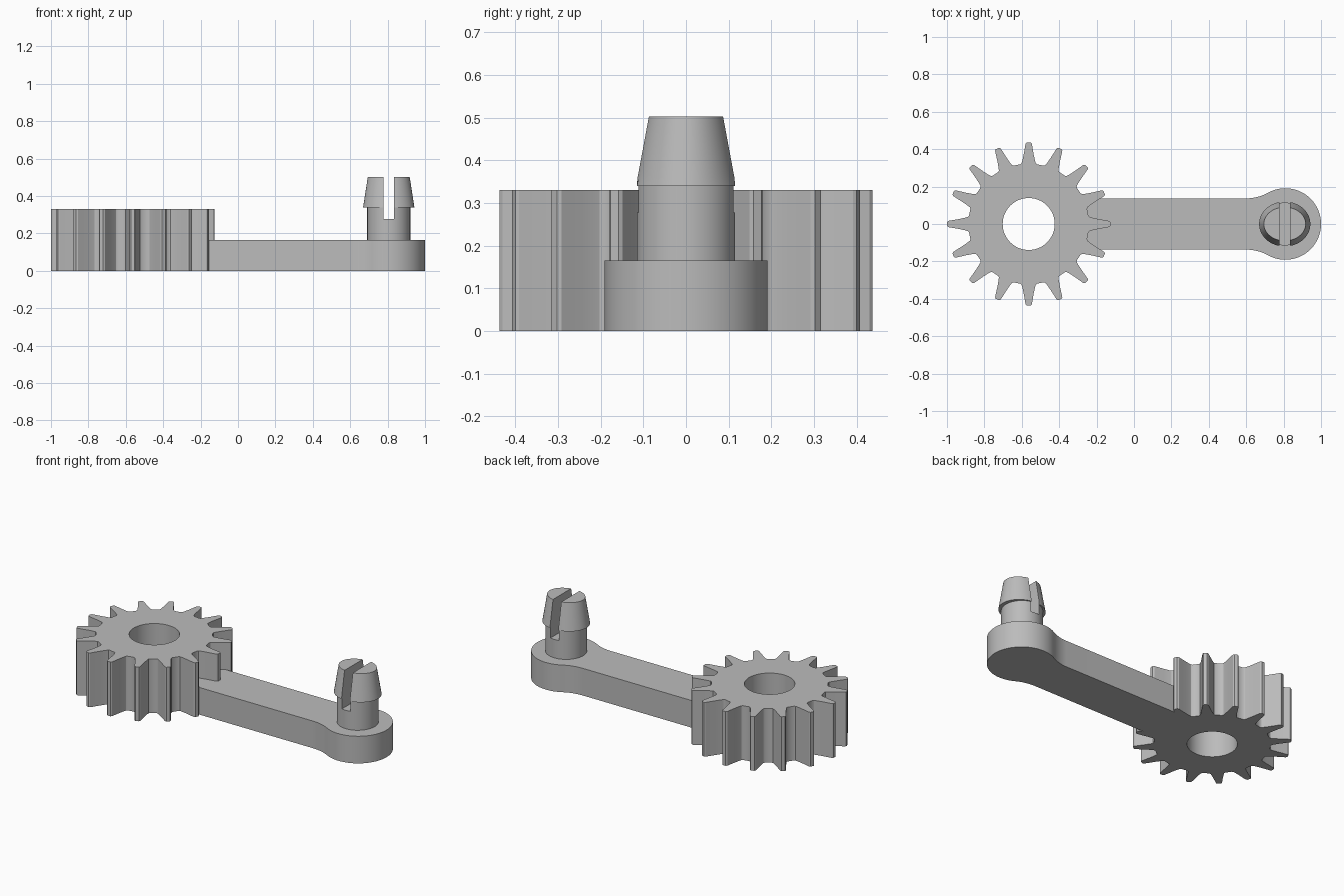
import bpy, bmesh
from math import sin, cos, pi, asin, atan2, sqrt, radians

cube = bpy.data.objects.get("Cube")
if cube:
    bpy.data.objects.remove(cube, do_unlink=True)

grey = bpy.data.materials.new("plain_grey")
grey.use_nodes = True
grey.diffuse_color = (0.5, 0.5, 0.5, 1)
grey.node_tree.nodes["Principled BSDF"].inputs["Base Color"].default_value = (0.5, 0.5, 0.5, 1)


def loft(name, rings):
    """Skin a stack of equal-length closed rings and cap both ends."""
    bm = bmesh.new()
    loops = [[bm.verts.new(p) for p in ring] for ring in rings]
    n = len(loops[0])
    for low, high in zip(loops, loops[1:]):
        for i in range(n):
            j = (i + 1) % n
            bm.faces.new((low[i], low[j], high[j], high[i]))
    bm.faces.new(loops[0][::-1])
    bm.faces.new(loops[-1])
    bmesh.ops.recalc_face_normals(bm, faces=bm.faces)
    mesh = bpy.data.meshes.new(name)
    bm.to_mesh(mesh)
    bm.free()
    mesh.materials.append(grey)
    ob = bpy.data.objects.new(name, mesh)
    bpy.context.collection.objects.link(ob)
    return ob


def prism(name, outline, z0, z1):
    return loft(name, [[(x, y, z) for x, y in outline] for z in (z0, z1)])


def arc(cx, cy, r, a0, a1, n):
    return [(cx + r * cos(a0 + (a1 - a0) * i / n), cy + r * sin(a0 + (a1 - a0) * i / n))
            for i in range(n + 1)]


def activate(ob):
    bpy.ops.object.select_all(action='DESELECT')
    ob.select_set(True)
    bpy.context.view_layer.objects.active = ob


def cut(ob, cutter):
    cutter.hide_render = True
    mod = ob.modifiers.new("cut", 'BOOLEAN')
    mod.operation, mod.solver, mod.object = 'DIFFERENCE', 'EXACT', cutter
    activate(ob)
    bpy.ops.object.modifier_apply(modifier=mod.name)
    bpy.data.objects.remove(cutter, do_unlink=True)


# Gear: one tooth flank mirrored and repeated round the hub
GEAR_X, TEETH = -0.563, 16
flank = [(0.319, 0.045), (0.325, 0.038), (0.338, 0.034), (0.37, 0.027),
         (0.41, 0.02), (0.43, 0.0165), (0.437, 0.01)]
tooth = [(r, -w) for r, w in flank] + [(r, w) for r, w in reversed(flank)]
outline = []
for t in range(TEETH):
    a = 2 * pi * t / TEETH
    outline += [(GEAR_X + r * cos(a) - w * sin(a), r * sin(a) + w * cos(a)) for r, w in tooth]
gear = prism("gear", outline, 0, 0.33)
cut(gear, prism("bore_cutter", arc(GEAR_X, 0, 0.139, 0, 2 * pi, 64)[:-1], -0.1, 0.5))

# Arm: straight bar blending through fillets into a round end
HALF, END_X, END_R, FILLET = 0.137, 0.809, 0.191, 0.24
fillet_y = HALF + FILLET
fillet_x = END_X - sqrt((END_R + FILLET) ** 2 - fillet_y ** 2)
theta = atan2(fillet_y, fillet_x - END_X)
root = asin(HALF / 0.31)
upper = arc(END_X, 0, END_R, 0, theta, 28)
upper += arc(fillet_x, fillet_y, FILLET, theta - pi, -pi / 2, 10)[1:]
upper += arc(GEAR_X, 0, 0.31, root, 0, 6)
lower = [(x, -y) for x, y in reversed(upper[1:-1])]
arm = prism("arm", upper + lower, 0, 0.165)

# Snap pin: round post with a flared, tapering oval head, flattened at the sides
PIN_X, PIN_R = 0.806, 0.115
sections = [(PIN_R, PIN_R, 0.15), (PIN_R, PIN_R, 0.34), (0.137, 0.12, 0.34),
            (0.134, 0.116, 0.36), (0.112, 0.09, 0.502)]
rings = []
for rx, ry, z in sections:
    ring = arc(0, 0, 1, 0, 2 * pi, 64)[:-1]
    rings.append([(PIN_X + rx * x, max(-PIN_R, min(PIN_R, ry * y)), z) for x, y in ring])
pin = loft("snap_pin", rings)
slot = [(PIN_X + sx * 0.028, sy * 0.3) for sx, sy in ((-1, -1), (1, -1), (1, 1), (-1, 1))]
cut(pin, prism("slot_cutter", slot, 0.277, 0.7))

for ob in (gear, arm, pin):
    activate(ob)
    bpy.ops.object.shade_smooth_by_angle(angle=radians(30))
